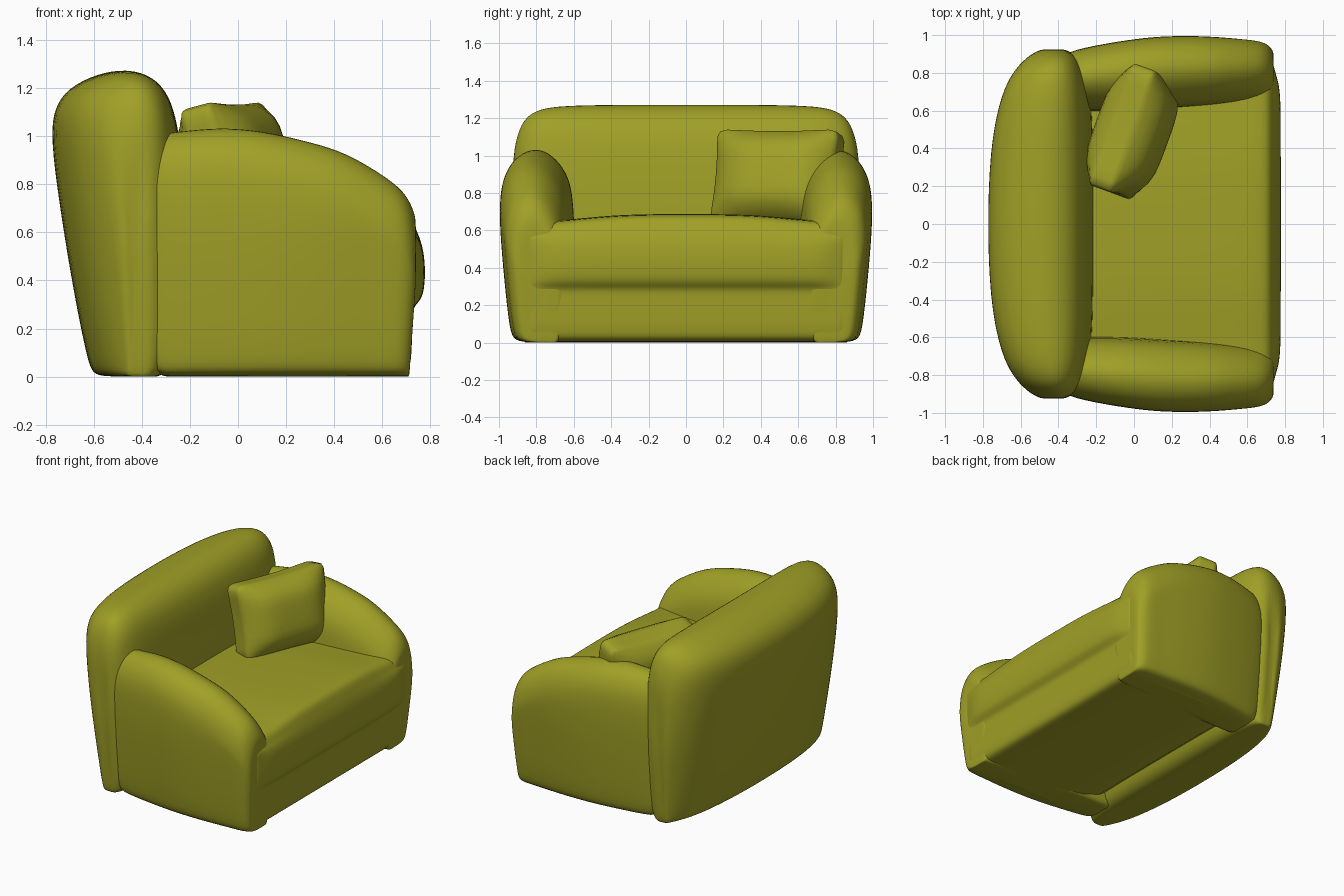
import bpy, bmesh, math
from mathutils import Matrix

if "Cube" in bpy.data.objects:
    bpy.data.objects.remove(bpy.data.objects["Cube"], do_unlink=True)

fabric = bpy.data.materials.new("olive fabric")
fabric.use_nodes = True
fabric.diffuse_color = (0.35, 0.35, 0.02, 1)
fabric.node_tree.nodes["Principled BSDF"].inputs["Base Color"].default_value = fabric.diffuse_color


def finish(name, bm, levels=2, mirror=False):
    bmesh.ops.recalc_face_normals(bm, faces=bm.faces)
    mesh = bpy.data.meshes.new(name)
    bm.to_mesh(mesh)
    bm.free()
    mesh.materials.append(fabric)
    mesh.shade_smooth()
    obj = bpy.data.objects.new(name, mesh)
    bpy.context.collection.objects.link(obj)
    if mirror:
        mod = obj.modifiers.new("Mirror", "MIRROR")
        mod.use_axis = (False, True, False)
    mod = obj.modifiers.new("Soften", "SUBSURF")
    mod.levels = mod.render_levels = levels
    return obj


def loft(name, rings, mirror=False):
    """Skin a row of closed rings and cap both ends."""
    bm = bmesh.new()
    rows = [[bm.verts.new(p) for p in ring] for ring in rings]
    n = len(rows[0])
    for a, b in zip(rows, rows[1:]):
        for i in range(n):
            j = (i + 1) % n
            bm.faces.new((a[i], a[j], b[j], b[i]))
    bm.faces.new(rows[0])
    bm.faces.new(rows[-1])
    return finish(name, bm, mirror=mirror)


def both_sides(stations):
    return [(-s[0], *s[1:]) for s in reversed(stations[1:])] + stations


def taper(z):
    """Sides lean inward towards the floor."""
    return 0.94 + 0.06 * min(1, z / 0.7)


# Backrest: side profile (depth fraction, height) swept across the width
back_profile = [(.7, 0), (.4, 0), (.31, .01), (.27, .07), (.17, .35), (.07, .7),
                (0, 1.0), (.03, 1.12), (.13, 1.2), (.34, 1.26), (.56, 1.28),
                (.74, 1.25), (.87, 1.17), (.93, 1.04), (.96, .9), (1, .65), (1, 0)]
back_stations = both_sides([(0, -.785, -.21, 1.27), (.4, -.77, -.21, 1.27),
                            (.65, -.72, -.22, 1.265), (.78, -.665, -.24, 1.25),
                            (.87, -.59, -.28, 1.2), (.915, -.52, -.33, 1.07),
                            (.93, -.47, -.38, .92)])
loft("backrest", [[(b + u * (f - b), y * taper(z), z * top / 1.27) for u, z in back_profile]
                  for y, b, f, top in back_stations])

# Arm: arched cross-section (width fraction, height, drop from the top)
arm_low = [(.15, 0), (.7, 0), (.93, .01), (.985, .06), (1, .35), (1.0, .6)]
arm_high = [(.985, .2), (.91, .1), (.78, .03), (.55, -.01), (.32, .03), (.13, .12), (.02, .24)]
arm_stations = [(-.45, .60, .89, 1.0), (-.25, .59, .945, 1.02), (-.08, .59, .975, 1.04),
                (.1, .60, 1.0, 1.025), (.27, .61, 1.005, .985), (.42, .62, 1.0, .945),
                (.54, .63, .99, .88), (.64, .64, .985, .815), (.7, .65, .975, .76),
                (.737, .66, .945, .68), (.742, .68, .91, .62)]
arm_rings = []
for x, inner, outer, top in arm_stations:
    width = outer - inner
    low = [(u, min(z, top - .26)) for u, z in arm_low]
    section = low + [(u, top - d) for u, d in arm_high] + [(0, .3), (.05, 0)]
    # the front face leans back slightly near the floor
    arm_rings.append([(x - max(0, x - .6) * .2 * max(0, 1 - z / .4),
                       inner + u * width if u < .5 else (inner + u * width) * taper(z), z)
                      for u, z in section])
loft("armrest", arm_rings, mirror=True)

# Seat and front panel: cushion bulges over a groove, fading towards the arms
seat_profile = [(-.4, 0, 0), (.2, 0, 0), (.66, 0, 0), (.71, .02, 0), (.722, .08, 0),
                (.725, .24, 0), (.727, .29, 0), (.728, .32, .036), (.73, .38, .047),
                (.733, .48, .045), (.738, .56, .025), (.737, .62, 0), (.715, .675, 0),
                (.64, .69, 0), (.2, .685, 0), (-.2, .675, 0), (-.4, .675, 0)]
seat_stations = both_sides([(0, 1, 0), (.35, 1, 0), (.62, 1, .03), (.74, .85, .035),
                            (.82, .2, .05), (.88, 0, .07)])
loft("seat", [[(x + bulge * k, y, z - (drop if z > .6 else 0)) for x, z, bulge in seat_profile]
              for y, k, drop in seat_stations])

# Loose cushion: padded square with pinched corners, leaning in the corner
bm = bmesh.new()
bmesh.ops.create_cube(bm, size=2)
bmesh.ops.subdivide_edges(bm, edges=bm.edges, cuts=5, use_grid_fill=True)
for v in bm.verts:
    t, u, w = v.co
    puff = math.sqrt(max(0, (1 - u ** 4) * (1 - w ** 4)))
    waist = 1 - .06 * (1 - u * u) * abs(w) ** 3
    side = 1 - .05 * (1 - w * w) * abs(u) ** 3
    v.co = (t * (.07 + .11 * puff), u * .35 * side, w * .26 * waist)
bmesh.ops.transform(bm, verts=bm.verts, matrix=Matrix.Translation((-.01, .49, .88))
                    @ Matrix.Rotation(math.radians(-20), 4, "Z")
                    @ Matrix.Rotation(math.radians(-14), 4, "Y"))
finish("cushion", bm, levels=1)
